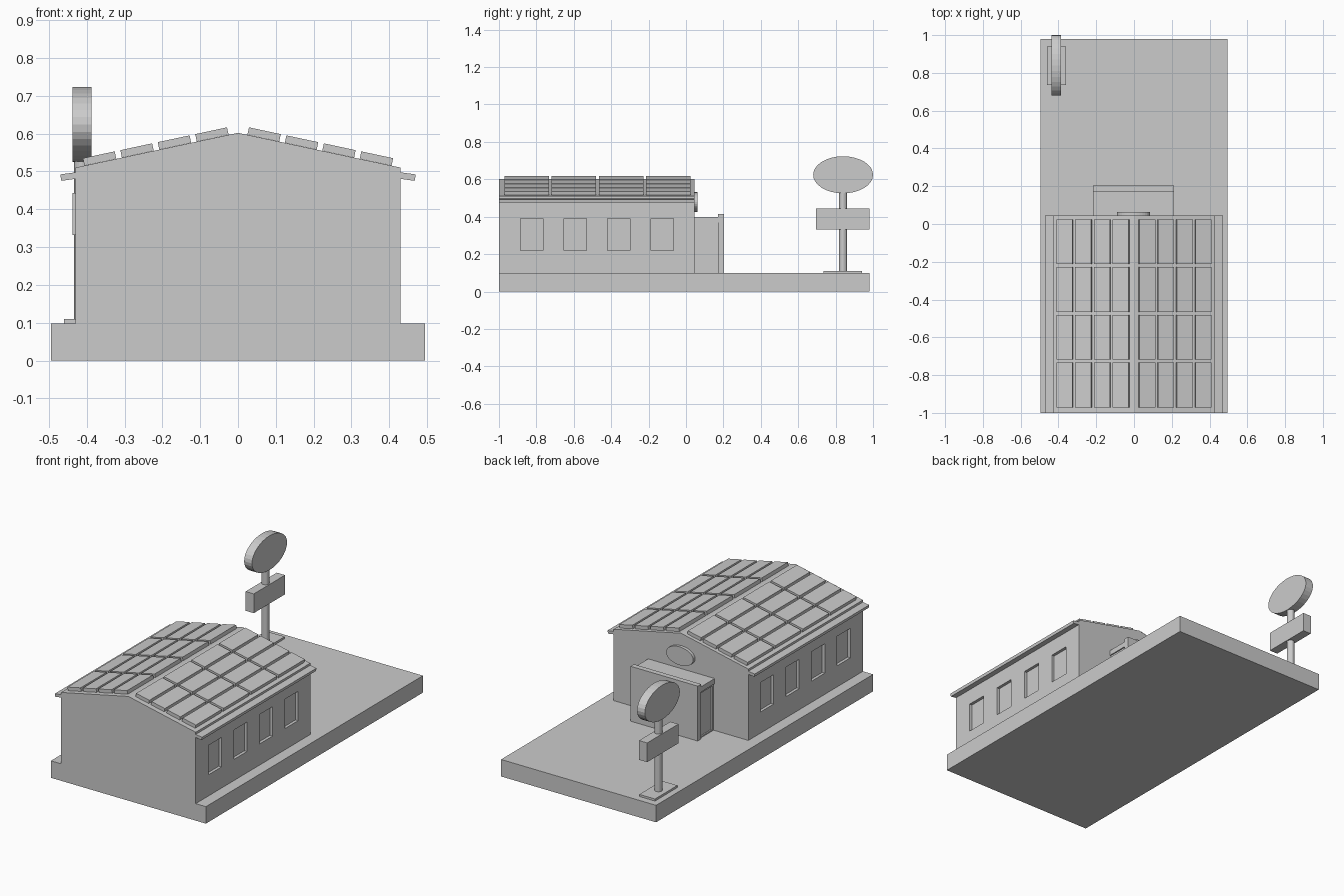
import bpy, bmesh, math
from mathutils import Matrix, Vector

if "Cube" in bpy.data.objects:
    bpy.data.objects.remove(bpy.data.objects["Cube"])


def obj_from_bm(name, bm):
    bmesh.ops.recalc_face_normals(bm, faces=bm.faces)
    me = bpy.data.meshes.new(name)
    bm.to_mesh(me)
    bm.free()
    ob = bpy.data.objects.new(name, me)
    bpy.context.collection.objects.link(ob)
    return ob


def add_box(bm, x0, x1, y0, y1, z0, z1):
    m = Matrix.Translation(((x0 + x1) / 2, (y0 + y1) / 2, (z0 + z1) / 2))
    m = m @ Matrix.Diagonal((x1 - x0, y1 - y0, z1 - z0, 1))
    bmesh.ops.create_cube(bm, size=1, matrix=m)


def box(name, *b):
    bm = bmesh.new()
    add_box(bm, *b)
    return obj_from_bm(name, bm)


def add_prism(bm, pts, y0, y1):
    """Extrude an x/z profile along y."""
    f = bm.faces.new([bm.verts.new((x, y0, z)) for x, z in pts])
    ext = bmesh.ops.extrude_face_region(bm, geom=[f])["geom"]
    vs = [v for v in ext if isinstance(v, bmesh.types.BMVert)]
    bmesh.ops.translate(bm, verts=vs, vec=(0, y1 - y0, 0))


def disc(name, centre, radii, depth, axis, sides=32):
    """Elliptical disc; radii are given across the chosen axis, then upward."""
    rot = {"X": Matrix.Rotation(math.pi / 2, 4, "Y"),
           "Y": Matrix.Rotation(math.pi / 2, 4, "X"), "Z": Matrix()}[axis]
    a, b = radii
    scale = {"X": (1, a, b), "Y": (a, 1, b), "Z": (a, b, 1)}[axis]
    bm = bmesh.new()
    m = Matrix.Translation(centre) @ Matrix.Diagonal((*scale, 1)) @ rot
    bmesh.ops.create_cone(bm, cap_ends=True, segments=sides, radius1=1,
                          radius2=1, depth=depth, matrix=m)
    return obj_from_bm(name, bm)


def cut(ob, cutter):
    mod = ob.modifiers.new("openings", "BOOLEAN")
    mod.operation = "DIFFERENCE"
    mod.solver = "EXACT"
    mod.object = cutter
    cutter.hide_render = True
    cutter.hide_set(True)


# Ground slab
box("base", -.495, .495, -1, .98, 0, .098)

# Gabled hall with recessed windows
bm = bmesh.new()
add_prism(bm, [(-.43, .098), (.43, .098), (.43, .51), (0, .602), (-.43, .51)], -1, .045)
hall = obj_from_bm("hall", bm)
bm = bmesh.new()
for s in (-1, 1):
    for i in range(4):
        y = -.885 + i * .233
        xs = sorted((s * .413, s * .5))
        add_box(bm, *xs, y, y + .12, .22, .39)
cut(hall, obj_from_bm("window_cutter", bm))

# Eaves along both long sides
for s, side in ((-1, "left"), (1, "right")):
    bm = bmesh.new()
    add_prism(bm, [(s * .42, .499), (s * .47, .492), (s * .467, .475), (s * .42, .482)], -1, .045)
    obj_from_bm("eave_" + side, bm)

# Roof panels, four by four on each slope
ang = math.atan2(.092, .43)
for s, side in ((-1, "left"), (1, "right")):
    bm = bmesh.new()
    for i in range(4):
        for j in range(4):
            xc = .069 + i * .099
            yc = -.852 + j * .2525
            zc = .602 - xc * math.tan(ang) + .0105
            m = Matrix.Translation((s * xc, yc, zc)) @ Matrix.Rotation(s * ang, 4, "Y")
            m = m @ Matrix.Diagonal((.086, .237, .02, 1))
            bmesh.ops.create_cube(bm, size=1, matrix=m)
    obj_from_bm("roof_panels_" + side, bm)

# Entrance porch: body with side panes, flat roof, front board
porch = box("porch", -.208, .203, .04, .172, .098, .368)
bm = bmesh.new()
for xs in ((-.3, -.2), (.195, .3)):
    add_box(bm, *xs, .057, .163, .105, .356)
cut(porch, obj_from_bm("pane_cutter", bm))
box("porch_roof", -.215, .21, .04, .172, .368, .398)
box("porch_front", -.217, .212, .172, .203, .098, .415)

# Oval plaque above the entrance
disc("plaque", (-.003, .0525, .478), (.087, .053), .02, "Y")

# Roadside sign
cx, cy = -.412, .84
box("sign_foot", -.46, -.36, .735, .94, .09, .11)
disc("sign_post", (cx, cy, .315), (.021, .021), .45, "Z", 16)
box("sign_box", -.438, -.386, .695, .98, .332, .443)
disc("sign_disc", (cx, cy, .624), (.16, .099), .05, "X")
